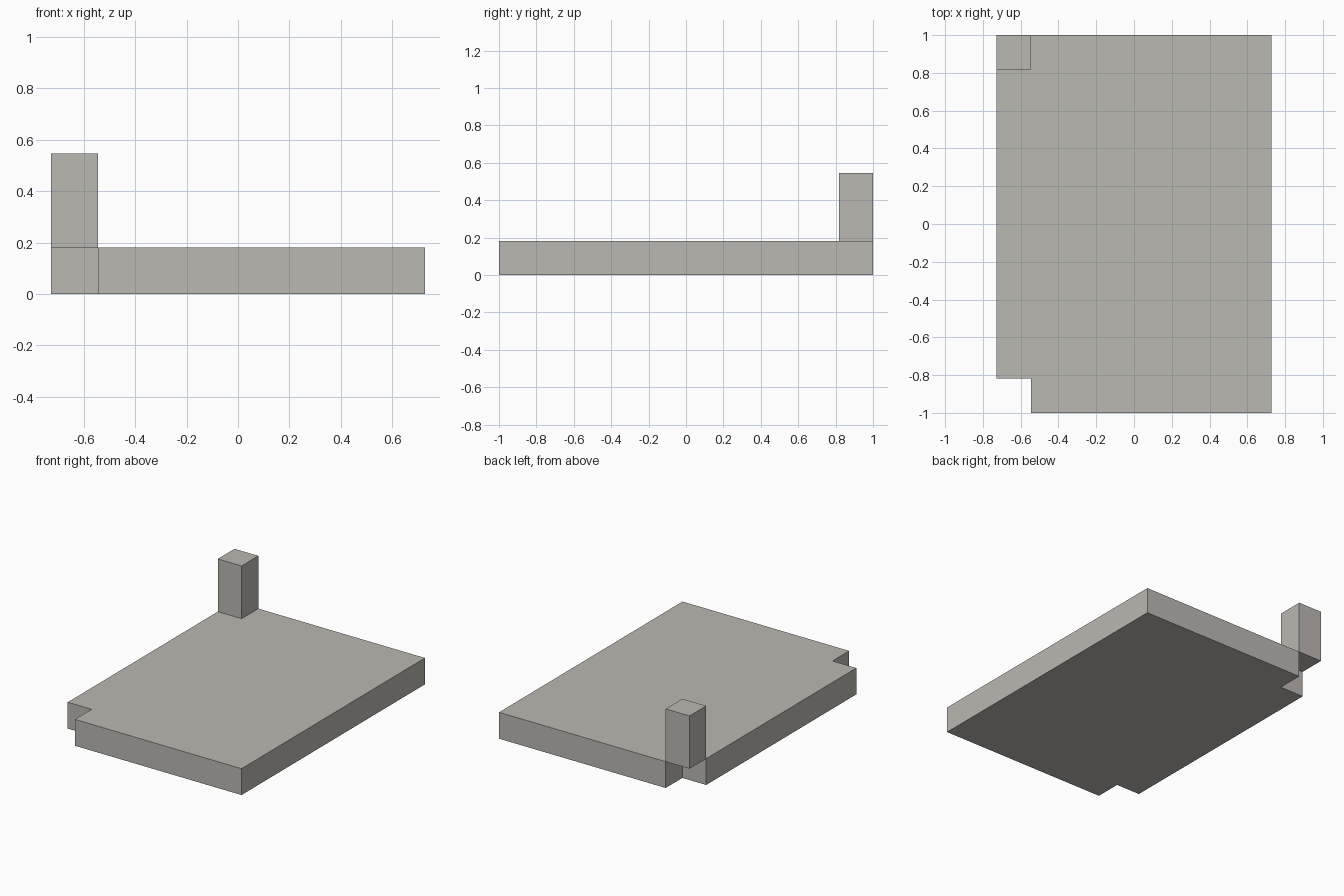
import bpy
import bmesh

# Remove the default object
cube = bpy.data.objects.get("Cube")
if cube:
    bpy.data.objects.remove(cube, do_unlink=True)

# Overall half width, half length, and the unit used for slab, notch and post
W, L, U = 0.727, 1.0, 0.182

# Single warm grey material
stone = bpy.data.materials.new("warm_grey")
stone.use_nodes = True
color = (0.50, 0.48, 0.45, 1.0)
stone.diffuse_color = color
stone.node_tree.nodes["Principled BSDF"].inputs["Base Color"].default_value = color


def prism(name, outline, bottom, top):
    """Extrude a flat outline straight up into a closed solid."""
    bm = bmesh.new()
    face = bm.faces.new([bm.verts.new((x, y, bottom)) for x, y in outline])
    result = bmesh.ops.extrude_face_region(bm, geom=[face], use_keep_orig=True)
    for item in result["geom"]:
        if isinstance(item, bmesh.types.BMVert):
            item.co.z = top
    bmesh.ops.recalc_face_normals(bm, faces=bm.faces)
    mesh = bpy.data.meshes.new(name)
    bm.to_mesh(mesh)
    bm.free()
    mesh.materials.append(stone)
    obj = bpy.data.objects.new(name, mesh)
    bpy.context.collection.objects.link(obj)
    return obj


# Slab with a square notch in both corners of its right side
prism("slab", [(W, -L), (W, L), (U - W, L), (U - W, L - U), (-W, L - U),
               (-W, U - L), (U - W, U - L), (U - W, -L)], 0, U)

# Square post standing over the back notch
prism("corner_post", [(-W, L - U), (U - W, L - U), (U - W, L), (-W, L)], U, 3 * U)
